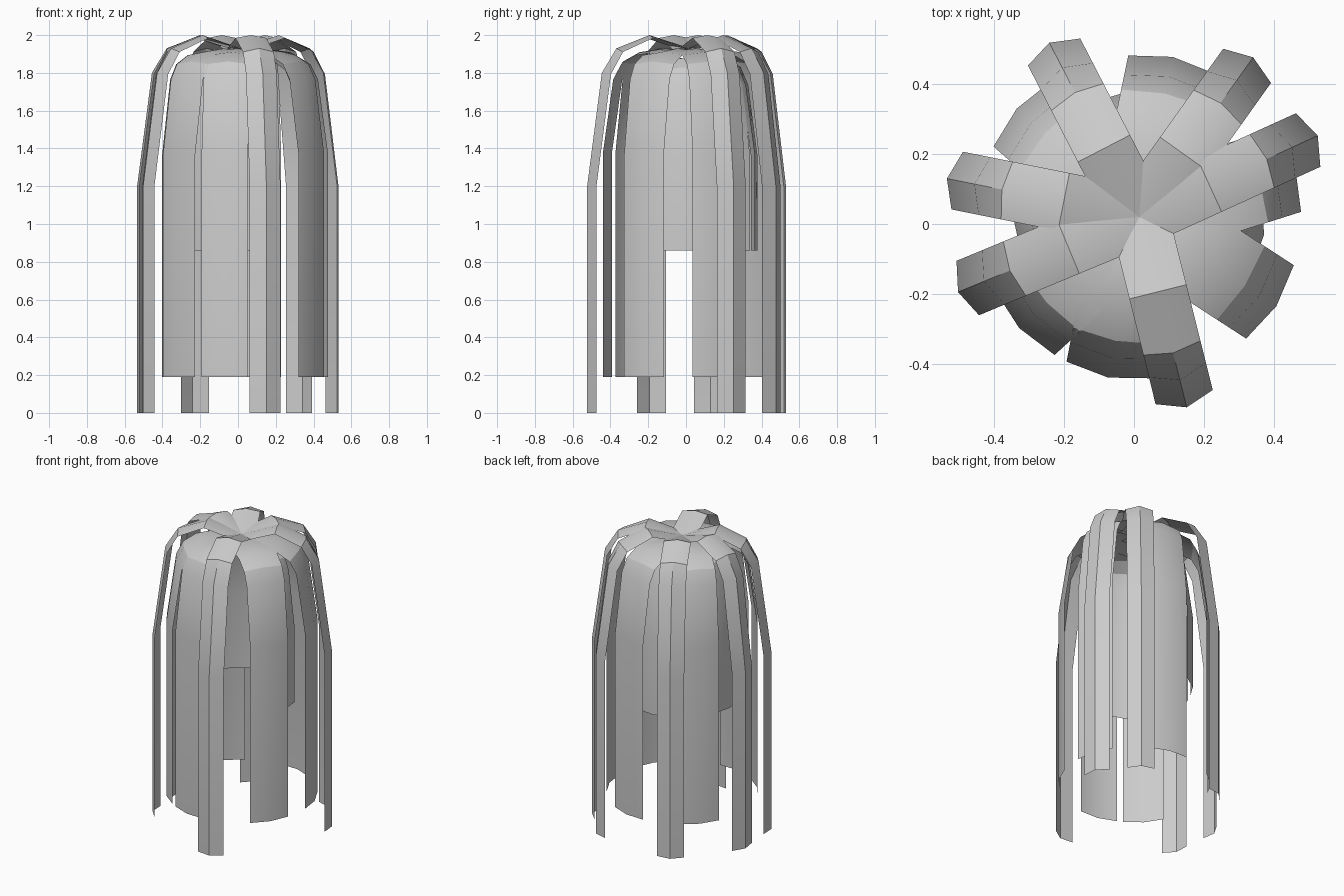
import bpy, math
from mathutils import Vector

cube = bpy.data.objects.get("Cube")
if cube:
    bpy.data.objects.remove(cube)

grey = bpy.data.materials.new("light_grey")
grey.use_nodes = True
grey.diffuse_color = (0.6, 0.6, 0.6, 1)
grey.node_tree.nodes["Principled BSDF"].inputs["Base Color"].default_value = (0.6, 0.6, 0.6, 1)

CENTRE = Vector((0.015, 0.02, 0))


def ribbon(name, profile, half_width, sag_low, sag_top, angle):
    """Drooping strip: a (radius, z) ridge profile with both edges bent inward."""
    a = math.radians(angle)
    out = Vector((math.cos(a), math.sin(a), 0))
    side = Vector((-math.sin(a), math.cos(a), 0))
    up = Vector((0, 0, 1))
    pts = [Vector(p) for p in profile]
    verts, faces = [], []
    for i, p in enumerate(pts):
        t = pts[min(i + 1, len(pts) - 1)] - pts[max(i - 1, 0)]
        n = Vector((t.y, -t.x)).normalized()
        if i < 2:
            n = Vector((1, 0))          # hanging part stays vertical
        sag = sag_top + (sag_low - sag_top) * max(n.x, 0)
        for s in (-1, 0, 1):
            q = p - n * sag * abs(s)
            verts.append(CENTRE + out * q.x + up * q.y + side * half_width * s)
    for i in range(len(pts) - 1):
        for j in range(2):
            k = i * 3 + j
            faces.append((k, k + 1, k + 4, k + 3))
    mesh = bpy.data.meshes.new(name)
    mesh.from_pydata(verts, [], faces)
    mesh.materials.append(grey)
    obj = bpy.data.objects.new(name, mesh)
    bpy.context.collection.objects.link(obj)
    bpy.ops.object.select_all(action='DESELECT')
    obj.select_set(True)
    bpy.context.view_layer.objects.active = obj
    bpy.ops.object.shade_smooth_by_angle(angle=math.radians(30))


# Layers: ridge profile, half width, sag low, sag top, directions
layers = {
    "outer_strip": ([(0.56, 0), (0.56, 1.2), (0.48, 1.8), (0.40, 1.93), (0.22, 2.0), (0, 1.93)],
                    0.084, 0.03, 0.015, (24.5, 54.5, 117.3, 168.7, 202.5, 284)),
    "middle_strip": ([(0.467, 0.19), (0.467, 1.37), (0.41, 1.77), (0.36, 1.86), (0.27, 1.91),
                      (0.12, 1.93), (0, 1.91)],
                     0.125, 0.022, 0.015, (17.5, 78.2, 138.5, 222.8, 259, 327)),
    "inner_strip": ([(0.36, 0.86), (0.36, 1.36), (0.31, 1.74), (0.27, 1.83), (0.19, 1.88), (0, 1.88)],
                    0.115, 0.025, 0.015, (-8, 95, 135, 180, 240)),
}
for name, (profile, width, low, top, angles) in layers.items():
    for i, angle in enumerate(angles):
        ribbon(f"{name}_{i + 1}", profile, width, low, top, angle)
